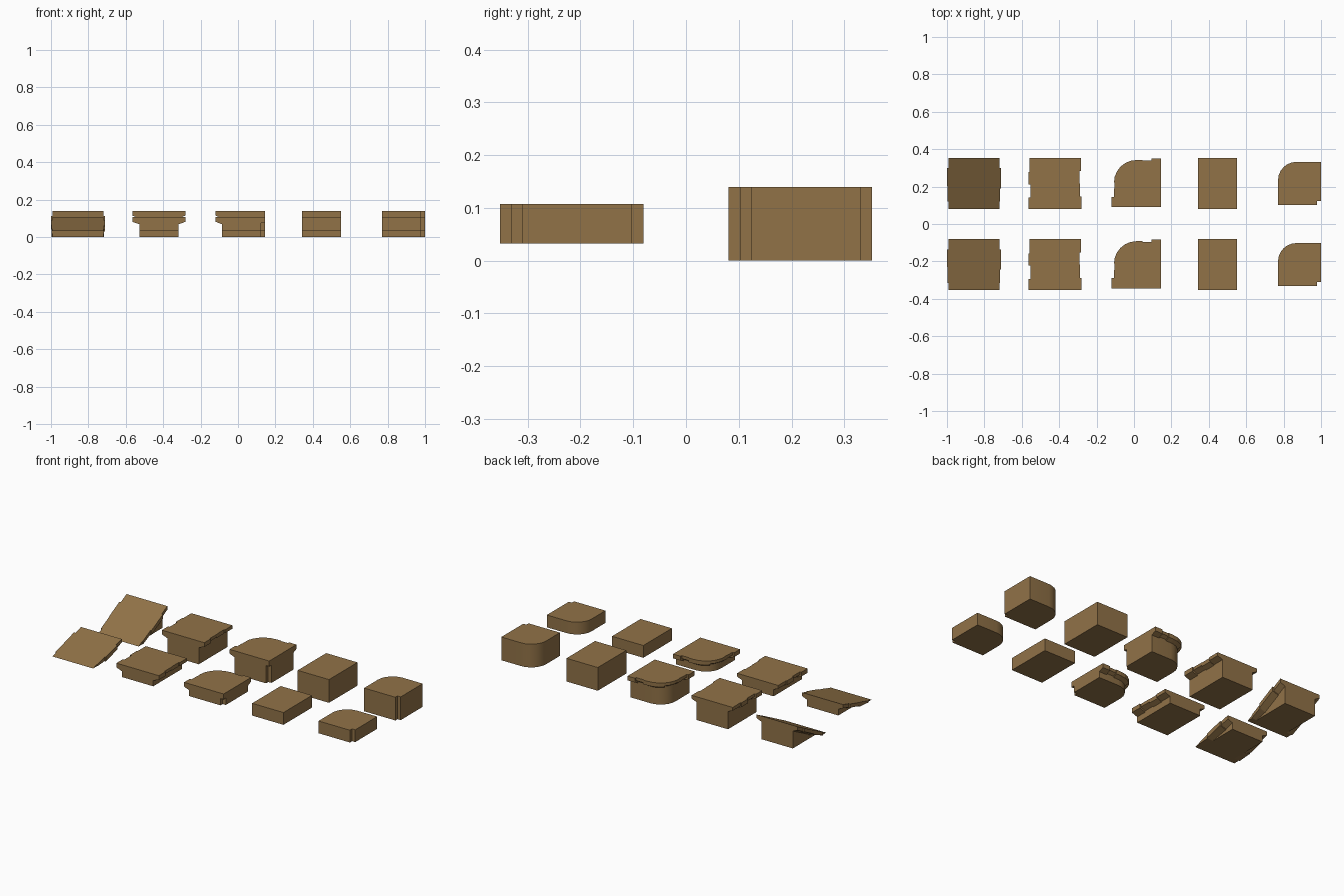
import bpy, bmesh, math
from mathutils import Vector

if "Cube" in bpy.data.objects:
    bpy.data.objects.remove(bpy.data.objects["Cube"])

brown = bpy.data.materials.new("earth_brown")
brown.use_nodes = True
colour = (0.285, 0.17, 0.064, 1)
brown.diffuse_color = colour
brown.node_tree.nodes["Principled BSDF"].inputs["Base Color"].default_value = colour

LENGTH = 0.272     # tile length along y
HALF = 0.1045      # half width of a block body
SIDE = 0.23        # side of a corner block
NOTCH = 0.021      # cut at the inner corner
RADIUS = 0.098     # rounded outer corner


def prism(bm, outline, low, high):
    """Upright block from a flat outline."""
    a = [bm.verts.new((x, y, low)) for x, y in outline]
    b = [bm.verts.new((x, y, high)) for x, y in outline]
    bm.faces.new(a)
    bm.faces.new(b)
    for i in range(len(a)):
        j = (i + 1) % len(a)
        bm.faces.new((a[i], a[j], b[j], b[i]))


def lip_piece(bm, p, q, n, m, out, drop, top):
    """Piece of overhang from p to q, with outward normals n and m."""
    rings = []
    for point, normal in ((p, n), (q, m)):
        edge = point + normal * out
        section = ((point, top), (edge, top), (edge, top - drop), (point, top - drop - 0.013))
        rings.append([bm.verts.new((c.x, c.y, z)) for c, z in section])
    a, b = rings
    bm.faces.new(a)
    bm.faces.new(b)
    for i in range(4):
        j = (i + 1) % 4
        bm.faces.new((a[i], a[j], b[j], b[i]))


def lip_run(bm, start, end, normal, steps, top):
    """Ragged straight overhang; steps hold (end fraction, reach, drop)."""
    s, e, n = Vector(start), Vector(end), Vector(normal)
    last = 0
    for stop, out, drop in steps:
        lip_piece(bm, s.lerp(e, last), s.lerp(e, stop), n, n, out, drop, top)
        last = stop


def arc_points():
    """Points and normals of the rounded corner, from left side to back."""
    result = []
    for i in range(7):
        a = math.pi - i * math.pi / 12
        n = Vector((math.cos(a), math.sin(a)))
        result.append((Vector((RADIUS, SIDE - RADIUS)) + n * RADIUS, n))
    return result


def finish(bm, name, location):
    bmesh.ops.remove_doubles(bm, verts=bm.verts, dist=0.00001)
    bmesh.ops.dissolve_degenerate(bm, edges=bm.edges, dist=0.00001)
    bmesh.ops.recalc_face_normals(bm, faces=bm.faces)
    mesh = bpy.data.meshes.new(name)
    bm.to_mesh(mesh)
    bm.free()
    mesh.materials.append(brown)
    obj = bpy.data.objects.new(name, mesh)
    obj.location = location
    bpy.context.collection.objects.link(obj)
    bpy.ops.object.select_all(action='DESELECT')
    obj.select_set(True)
    bpy.context.view_layer.objects.active = obj
    bpy.ops.object.shade_smooth_by_angle()


LEFT_STEPS = ((0.22, 0.037, 0.026), (0.48, 0.027, 0.018), (0.72, 0.036, 0.026), (1, 0.031, 0.02))
RIGHT_STEPS = ((0.24, 0.037, 0.026), (0.5, 0.03, 0.018), (0.74, 0.028, 0.024), (1, 0.034, 0.02))
RAMP_LEFT = ((0.14, 0.032, 0.02), (0.45, 0.038, 0.026), (0.8, 0.04, 0.022), (1, 0.031, 0.022))
RAMP_RIGHT = ((0.14, 0.031, 0.02), (0.4, 0.034, 0.024), (0.8, 0.04, 0.026), (1, 0.032, 0.022))


def straight(name, location, height, sides=None, ramp=False):
    """Straight block, optionally with side overhangs and a sloping top."""
    bm = bmesh.new()
    prism(bm, ((-HALF, 0), (HALF, 0), (HALF, LENGTH), (-HALF, LENGTH)), 0, height)
    for sign, steps in zip((-1, 1), sides or ()):
        lip_run(bm, (sign * HALF, 0), (sign * HALF, LENGTH), (sign, 0), steps, height)
    if ramp:
        for v in bm.verts:
            v.co.z = max(0, v.co.z - height * (1 - v.co.y / LENGTH))
    finish(bm, name, location)


def corner(name, location, height, overhang=False):
    """Corner block with a rounded outer edge and a notched inner edge."""
    bm = bmesh.new()
    arc = arc_points()
    inner = SIDE - NOTCH
    outline = [(0, 0), (inner, 0), (inner, NOTCH), (SIDE, NOTCH), (SIDE, SIDE)]
    prism(bm, outline + [tuple(p) for p, n in reversed(arc)], 0, height)
    if overhang:
        # Left side, round corner, back side, then the filled inner notch
        lip_run(bm, (0, 0), arc[0][0], (-1, 0),
                ((0.42, 0.034, 0.026), (0.75, 0.022, 0.018), (1, 0.02, 0.022)), height)
        for i, ((p, n), (q, m)) in enumerate(zip(arc, arc[1:])):
            lip_piece(bm, p, q, n, m, 0.022, 0.018 if i < 3 else 0.025, height)
        lip_run(bm, arc[-1][0], (SIDE, SIDE), (0, 1),
                ((0.25, 0.023, 0.025), (0.62, 0.019, 0.018), (1, 0.03, 0.026)), height)
        prism(bm, ((inner, 0), (SIDE, 0), (SIDE, NOTCH), (inner, NOTCH)), height - 0.033, height)
    finish(bm, name, location)


# Tall row at the back, low row at the front
for row, y, z, height in (("tall", 0.081, 0, 0.14), ("low", -0.353, 0.033, 0.074)):
    straight(row + "_overhang_ramp", (-0.8555, y, z), height, (RAMP_LEFT, RAMP_RIGHT), True)
    straight(row + "_overhang_block", (-0.423, y, z), height, (LEFT_STEPS, RIGHT_STEPS))
    corner(row + "_overhang_corner", (-0.085, y + 0.009, z), height, True)
    straight(row + "_plain_block", (0.446, y, z), height)
    corner(row + "_plain_corner", (0.77, y + 0.021, z), height)
